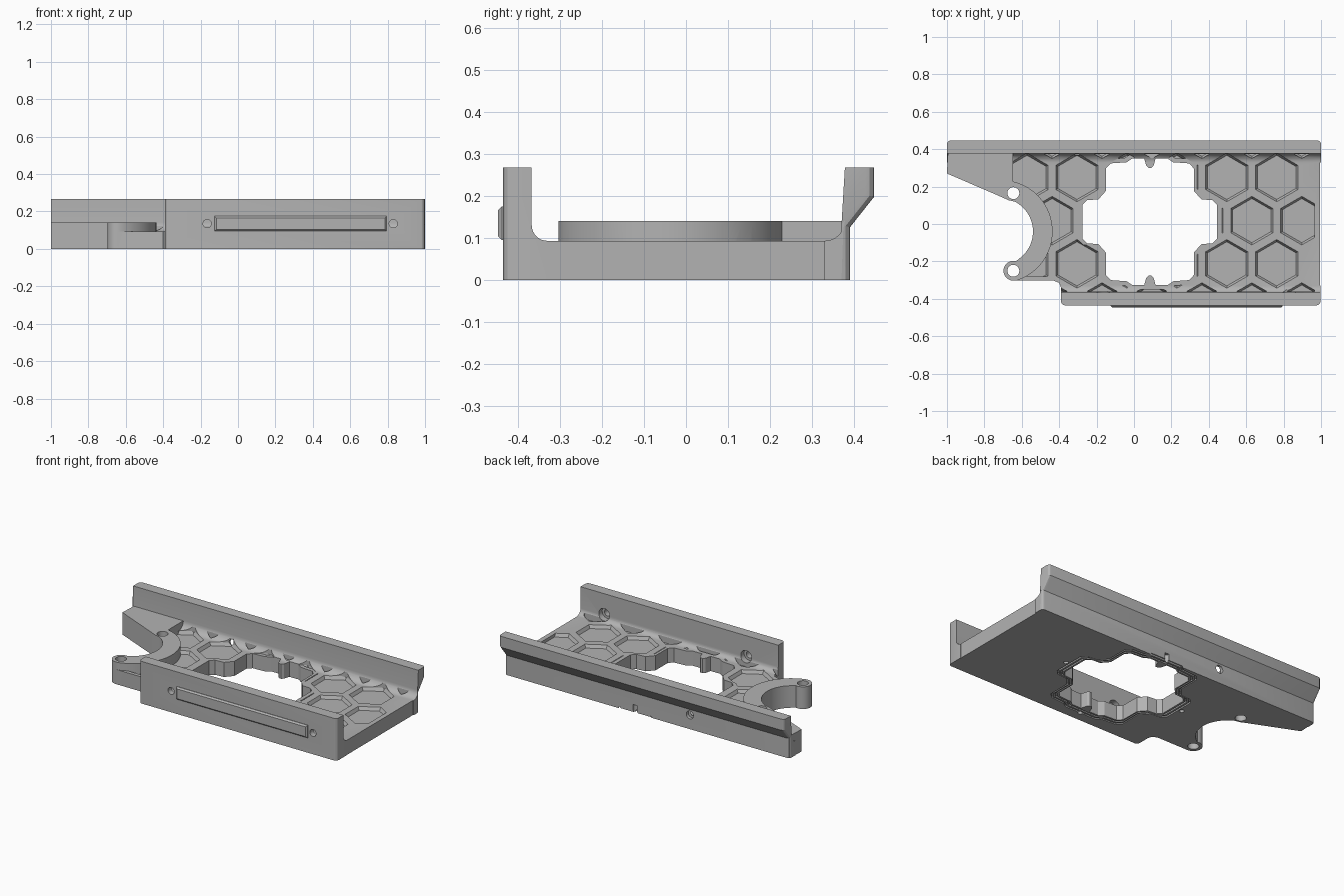
import bpy, bmesh, math
from mathutils import Vector

old = bpy.data.objects.get("Cube")
if old:
    bpy.data.objects.remove(old, do_unlink=True)

grey = bpy.data.materials.new("plain grey")
grey.use_nodes = True
grey.diffuse_color = (0.45, 0.45, 0.45, 1)
grey.node_tree.nodes["Principled BSDF"].inputs["Base Color"].default_value = grey.diffuse_color


def finish(name, bm):
    bmesh.ops.recalc_face_normals(bm, faces=bm.faces)
    mesh = bpy.data.meshes.new(name)
    bm.to_mesh(mesh)
    bm.free()
    mesh.materials.append(grey)
    ob = bpy.data.objects.new(name, mesh)
    bpy.context.collection.objects.link(ob)
    return ob


def extrude(name, points, direction, chamfer=None):
    """Closed outline swept along a direction; chamfer picks vertical edges by a rule."""
    bm = bmesh.new()
    face = bm.faces.new([bm.verts.new(p) for p in points])
    new = bmesh.ops.extrude_face_region(bm, geom=[face])["geom"]
    bmesh.ops.translate(bm, verts=[v for v in new if isinstance(v, bmesh.types.BMVert)], vec=direction)
    if chamfer:
        picked = [e for e in bm.edges if abs((e.verts[0].co - e.verts[1].co).normalized().z) > 0.5
                  and all(chamfer(v.co) for v in e.verts)]
        bmesh.ops.bevel(bm, geom=picked, offset=0.02, segments=3, profile=0.5, affect="EDGES")
    return finish(name, bm)


def slab(name, outline, z0, z1):
    return extrude(name, [(x, y, z0) for x, y in outline], (0, 0, z1 - z0))


def rail(name, profile, x0, x1, chamfer):
    return extrude(name, [(x0, y, z) for y, z in profile], (x1 - x0, 0, 0), chamfer)


def arc(cx, cy, r, a0, a1, n=12):
    angles = [math.radians(a0 + (a1 - a0) * i / n) for i in range(n + 1)]
    return [(cx + r * math.cos(a), cy + r * math.sin(a)) for a in angles]


def pin(name, x, z, r, y0, y1):
    return extrude(name, [(px, y0, pz) for px, pz in arc(x, z, r, 0, 345, 23)], (0, y1 - y0, 0))


def combine(target, other, operation):
    mod = target.modifiers.new(operation, "BOOLEAN")
    mod.operation, mod.object, mod.solver = operation, other, "EXACT"
    bpy.context.view_layer.objects.active = target
    bpy.ops.object.modifier_apply(modifier=mod.name)
    bpy.data.objects.remove(other, do_unlink=True)


FLOOR, ARM_TOP, TOP = 0.093, 0.14, 0.267

# Deck with the concave bite on its left edge
bite = arc(-0.72, -0.04, 0.18, 62, -52, 16)
arm_end = arc(-0.645, -0.25, 0.053, 75, 270, 14)
left_edge = [(-1, 0.27), (-0.71, 0.145), (-0.67, 0.127)] + bite + arm_end
body = slab("tray", [(-0.995, 0.36)] + left_edge
            + [(-0.43, -0.303), (-0.4, -0.315), (-0.39, -0.34), (-0.385, -0.4), (0.995, -0.4), (0.995, 0.36)], 0, FLOOR)

# Side walls with filleted feet; the back wall overhangs on a slant
front_profile = [(-0.435, 0), (-0.435, TOP), (-0.367, TOP)] + arc(-0.33, 0.13, 0.037, 180, 270, 8) + [(-0.33, 0)]
back_profile = [(0.33, 0), (0.39, 0), (0.39, 0.125), (0.447, 0.197), (0.447, TOP), (0.378, TOP)] \
    + arc(0.33, 0.141, 0.048, 0, -90, 8)
combine(body, rail("front_wall", front_profile, -0.39, 0.997, lambda c: c.y < -0.43), "UNION")
combine(body, rail("back_wall", back_profile, -1, 1, lambda c: c.y > 0.385), "UNION")


# Honeycomb pockets, clipped to the floor area
def pocket(cx, cy):
    bm = bmesh.new()
    rings = []
    for r, z in ((0.118, 0.073), (0.13, FLOOR), (0.13, 0.2)):
        rings.append([bm.verts.new((x, y, z)) for x, y in arc(cx, cy, r, 30, 330, 5)])
    for low, high in zip(rings, rings[1:]):
        for i in range(6):
            j = (i + 1) % 6
            bm.faces.new((low[i], low[j], high[j], high[i]))
    bm.faces.new(rings[0])
    bm.faces.new(rings[-1])
    low_y = -0.28 if cx < -0.5 else -0.362
    for co, no in (((0.965, 0, 0), (1, 0, 0)), ((-0.648, 0, 0), (-1, 0, 0)),
                   ((0, 0.374, 0), (0, 1, 0)), ((0, low_y, 0), (0, -1, 0))):
        bmesh.ops.bisect_plane(bm, geom=bm.verts[:] + bm.edges[:] + bm.faces[:],
                               plane_co=co, plane_no=no, clear_outer=True)
        bmesh.ops.holes_fill(bm, edges=[e for e in bm.edges if e.is_boundary])
    return finish("pocket_cutter", bm)


for row in range(-2, 3):
    start = -0.572 if row % 2 else -0.438
    for col in range(7):
        x = start + 0.267 * col
        if x < 1.03:
            combine(body, pocket(x, 0.018 + 0.231 * row), "DIFFERENCE")

# Cross-shaped opening with a raised rim, screw lugs and grooves beneath
quarter = [(0.36, 0.09), (0.335, 0.115), (0.275, 0.12), (0.235, 0.165), (0.235, 0.285), (0.21, 0.312),
           (0.125, 0.318), (0.095, 0.338), (0.03, 0.338), (0.02, 0.3), (0.008, 0.288)]
half = quarter + [(-x, y) for x, y in reversed(quarter)]
cross = half + [(-x, -y) for x, y in half]


def opening(grow):
    # Push each corner outward along its averaged edge normal
    out = []
    for i, (x, y) in enumerate(cross):
        p, a, b = Vector((x, y)), Vector(cross[i - 1]), Vector(cross[(i + 1) % len(cross)])
        t = ((p - a).normalized() + (b - p).normalized()).normalized()
        out.append((x + t.y * grow + 0.085, max(-0.36, min(0.37, y - t.x * grow + 0.012))))
    return out


def plain_opening(grow):
    sx, sy = 1 + grow / 0.36, 1 + grow / 0.34
    return [(x * sx + 0.085, y * sy + 0.012) for x, y in cross if abs(x) > 0.025]


combine(body, slab("rim", plain_opening(0.025), 0.05, FLOOR), "UNION")

# Raised curved arm holding the two screw holes
arm = [(-0.995, 0.385)] + left_edge + arc(-0.71, -0.04, 0.275, -72, 77, 24) + [(-0.648, 0.385)]
combine(body, slab("curved_arm", arm, 0, ARM_TOP), "UNION")

combine(body, slab("opening_cutter", opening(0), -0.1, 0.2), "DIFFERENCE")
for inner, outer in ((0.012, 0.022), (0.034, 0.044)):
    groove = slab("groove_cutter", plain_opening(outer), -0.05, 0.01)
    combine(groove, slab("groove_core", plain_opening(inner), -0.1, 0.1), "DIFFERENCE")
    combine(body, groove, "DIFFERENCE")

# Screw holes: arm, underside, front wall with counterbores, back face
for x, y, r, top in ((-0.645, 0.165, 0.032, 0.3), (-0.645, -0.25, 0.032, 0.3), (0.085, 0.385, 0.014, 0.05),
                     (0.085, -0.37, 0.014, 0.05), (-0.34, 0.012, 0.014, 0.05), (0.51, 0.012, 0.014, 0.05)):
    combine(body, slab("hole_cutter", arc(x, y, r, 0, 345, 23), -0.1, top), "DIFFERENCE")
for x in (-0.165, 0.83):
    combine(body, pin("screw_cutter", x, 0.135, 0.022, -0.5, -0.3), "DIFFERENCE")
    combine(body, pin("counterbore_cutter", x, 0.135, 0.038, -0.4, -0.3), "DIFFERENCE")
combine(body, pin("back_hole_cutter", -0.3, 0.09, 0.025, 0.37, 0.5), "DIFFERENCE")

# Chamfered label strip on the front wall
bm = bmesh.new()
bmesh.ops.create_cube(bm, size=1)
bmesh.ops.scale(bm, vec=(0.92, 0.024, 0.08), verts=bm.verts)
bmesh.ops.translate(bm, vec=(0.335, -0.435, 0.135), verts=bm.verts)
bmesh.ops.bevel(bm, geom=[e for e in bm.edges if all(v.co.y < -0.44 for v in e.verts)],
                offset=0.009, segments=1, affect="EDGES")
strip = finish("front_strip", bm)

for ob in (body, strip):
    bpy.ops.object.select_all(action="DESELECT")
    ob.select_set(True)
    bpy.context.view_layer.objects.active = ob
    bpy.ops.object.shade_smooth_by_angle(angle=math.radians(25))
